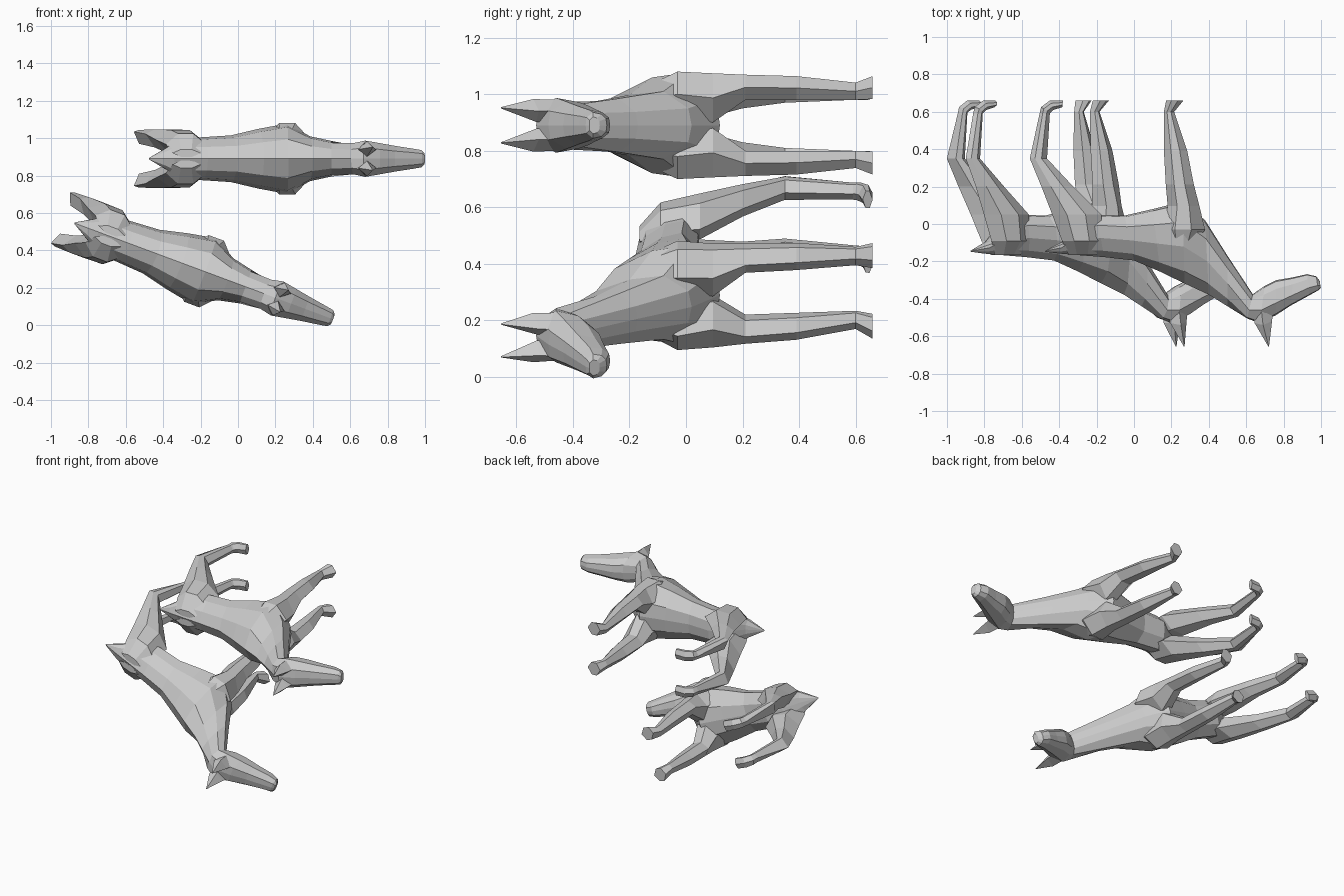
import bpy, bmesh, math

default_cube = bpy.data.objects.get("Cube")
if default_cube:
    bpy.data.objects.remove(default_cube, do_unlink=True)


def loft(name, rings):
    """Skin a list of equal-length vertex rings and cap both ends."""
    bm = bmesh.new()
    loops = [[bm.verts.new(p) for p in ring] for ring in rings]
    n = len(loops[0])
    for a, b in zip(loops, loops[1:]):
        for i in range(n):
            j = (i + 1) % n
            bm.faces.new((a[i], a[j], b[j], b[i]))
    bm.faces.new(loops[0])
    bm.faces.new(loops[-1])
    bmesh.ops.recalc_face_normals(bm, faces=bm.faces)
    mesh = bpy.data.meshes.new(name)
    bm.to_mesh(mesh)
    bm.free()
    return mesh


def body_ring(top, bottom, width, section):
    """Symmetric ring; section holds (fraction down, fraction of width)."""
    def point(t, w):
        return (top[0] + (bottom[0] - top[0]) * t,
                top[1] + (bottom[1] - top[1]) * t, w * width)
    left = [point(t, w) for t, w in section]
    right = [point(t, -w) for t, w in reversed(section[1:-1])]
    return left + right


def leg_ring(y, back, front, inner, outer, heel=.5, slant=0):
    """Six-sided leg ring; heel shifts the back edge from inner to outer,
    slant moves the front edge along the leg."""
    mid = (inner + outer) / 2
    rear = inner + (outer - inner) * heel
    outline = [(0, rear), (.3, outer), (.68, outer), (1, mid), (.7, inner), (.3, inner)]
    return [(back + (front - back) * t, y + slant * t, z) for t, z in outline]


# Body, neck and head, from tail to muzzle: top point, bottom point, half width
TRUNK = [(0, 0), (.15, .55), (.45, .9), (.75, 1), (.97, .5), (1, 0)]
HEAD = [(0, 0), (.04, .6), (.35, 1), (.75, .85), (.96, .5), (1, 0)]
trunk = [
    ((-.477, -.148), (-.47, -.14), .006),
    ((-.40, -.158), (-.375, -.09), .06),
    ((-.34, -.163), (-.30, .0), .11),
    ((-.16, -.177), (-.20, .05), .115),
    ((.0, -.195), (-.05, .045), .125),
    ((.14, -.255), (.10, .08), .16),
    ((.27, -.318), (.26, .12), .188),
    ((.40, -.378), (.38, .02), .12),
    ((.50, -.44), (.50, -.17), .095),
]
head = [
    ((.605, -.505), (.635, -.375), .083),
    ((.67, -.53), (.70, -.33), .097),
    ((.76, -.487), (.76, -.30), .083),
    ((.84, -.435), (.85, -.285), .068),
    ((.94, -.38), (.925, -.268), .054),
    ((.985, -.355), (.975, -.28), .046),
    ((.999, -.342), (.993, -.305), .03),
]
body = loft("body", [body_ring(*r, TRUNK) for r in trunk]
            + [body_ring(*r, HEAD) for r in head])

# Front leg, from shoulder blade to hoof: height, back, front, inner, outer
front_leg = loft("front_legs", [leg_ring(*r) for r in [
    (-.18, .20, .30, .04, .12),
    (-.03, .15, .38, .03, .19),
    (.095, .18, .35, .01, .184),
    (.21, .17, .32, .09, .179),
    (.39, .16, .285, .09, .174),
    (.60, .16, .215, .09, .151),
    (.66, .172, .264, .093, .174),
]])

# Hind leg, from hip to toe
hind_leg = loft("hind_legs", [leg_ring(*r) for r in [
    (-.165, -.35, -.20, .01, .05),
    (-.09, -.385, -.17, .02, .134),
    (.05, -.437, -.175, .02, .154, .6),
    (.20, -.495, -.325, .06, .157, .75),
    (.35, -.557, -.465, .08, .154, .88),
    (.59, -.505, -.45, .09, .146),
    (.625, -.497, -.447, .09, .15, .5, -.03),
    (.66, -.45, -.43, .09, .154, .5, -.05),
    (.66, -.38, -.383, .09, .154, .5, -.035),
]])

# Ear, a four-sided spike
root = [(.63, -.45, .045), (.68, -.45, .09), (.745, -.45, .05), (.69, -.45, .005)]
rim = [(.645, -.53, .05), (.69, -.54, .093), (.738, -.52, .05), (.69, -.53, .012)]
tip = [(x, -.655, .062) for x in (.718, .72, .722, .72)]
tip = [(x, y, z + d) for (x, y, z), d in zip(tip, (0, .002, 0, -.002))]
ear = loft("ears", [root, rim, tip])

# Two identical animals sharing meshes, the second turned aside
poses = [("upper", (0, 0, .89), 0), ("lower", (-.428, 0, .38), math.radians(20.4))]
for label, place, turn in poses:
    for mesh in (body, front_leg, hind_leg, ear):
        obj = bpy.data.objects.new(label + "_" + mesh.name, mesh)
        obj.location = place
        obj.rotation_euler.y = turn
        bpy.context.collection.objects.link(obj)
        if mesh is not body:
            mirror = obj.modifiers.new("Mirror", 'MIRROR')
            mirror.use_axis = (False, False, True)
            mirror.use_mirror_merge = False
